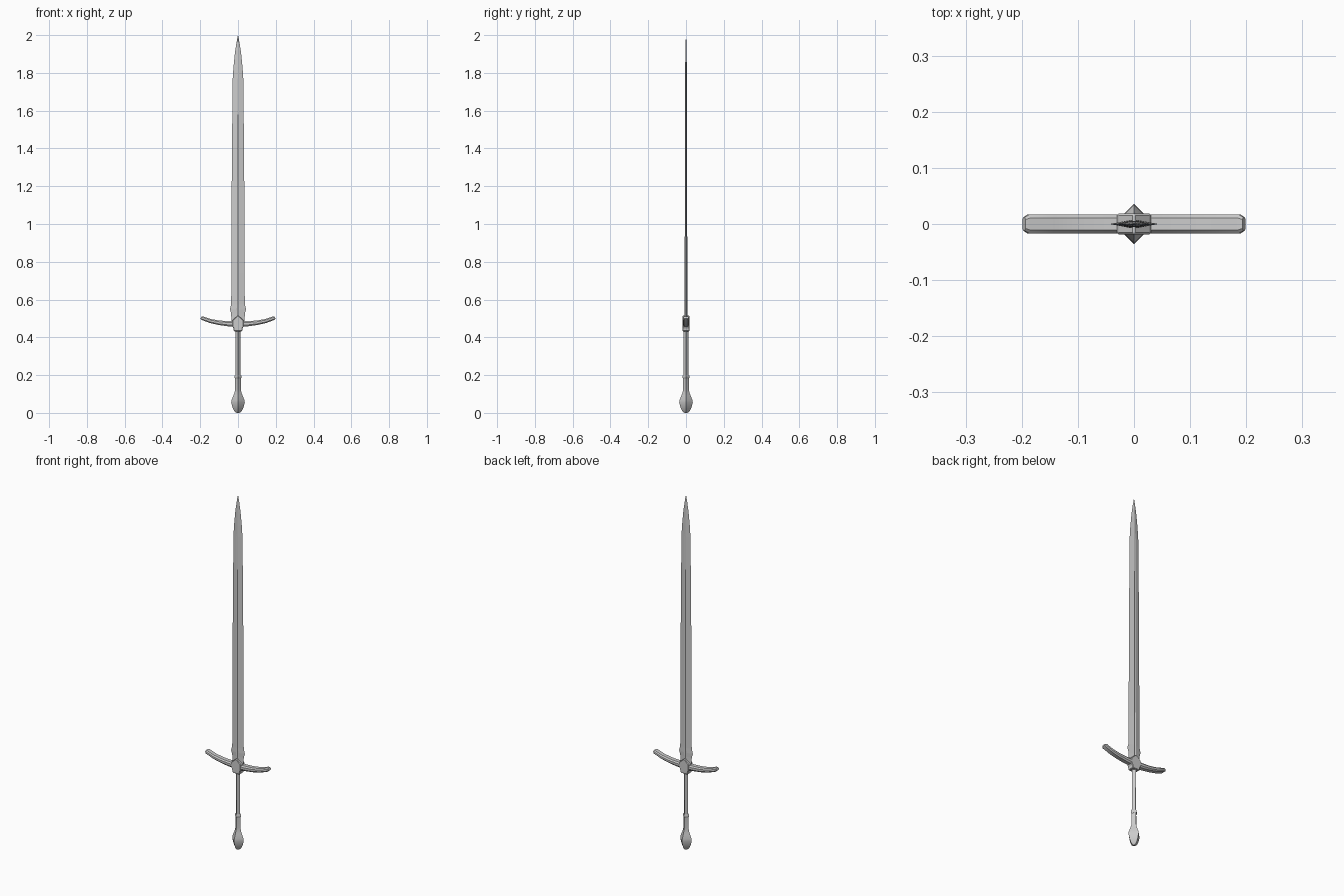
import bpy, bmesh, math

if "Cube" in bpy.data.objects:
    bpy.data.objects.remove(bpy.data.objects["Cube"])


def loft(name, rings, smooth=None):
    """Skin a list of equally sized closed rings and cap both ends."""
    bm = bmesh.new()
    loops = [[bm.verts.new(p) for p in ring] for ring in rings]
    n = len(loops[0])
    for a, b in zip(loops, loops[1:]):
        for i in range(n):
            j = (i + 1) % n
            bm.faces.new((a[i], a[j], b[j], b[i]))
    bm.faces.new(loops[0][::-1])
    bm.faces.new(loops[-1])
    bmesh.ops.recalc_face_normals(bm, faces=bm.faces)
    mesh = bpy.data.meshes.new(name)
    bm.to_mesh(mesh)
    bm.free()
    obj = bpy.data.objects.new(name, mesh)
    bpy.context.collection.objects.link(obj)
    if smooth:
        bpy.ops.object.select_all(action='DESELECT')
        obj.select_set(True)
        bpy.context.view_layer.objects.active = obj
        bpy.ops.object.shade_smooth_by_angle(angle=math.radians(smooth))
    return obj


def turned(name, profile, sides=4):
    """Few-sided turned part, corners on the axes; profile is (radius, z)."""
    return loft(name, [[(r * math.cos(math.tau * i / sides),
                         r * math.sin(math.tau * i / sides), z)
                        for i in range(sides)] for r, z in profile], 40)


# Blade: flattened section with a narrow central fuller, and small lugs
def blade_ring(w, t, groove, z):
    s = w * 0.16
    return [(w, 0, z), (s, t, z), (0, t - groove, z), (-s, t, z),
            (-w, 0, z), (-s, -t, z), (0, -t + groove, z), (s, -t, z)]


blade_profile = [
    (0.035, 0.007, 0.002, 0.465), (0.036, 0.007, 0.002, 0.525),
    (0.043, 0.007, 0.002, 0.548), (0.036, 0.007, 0.002, 0.575),
    (0.035, 0.007, 0.002, 0.74), (0.033, 0.006, 0.002, 1.25),
    (0.030, 0.006, 0.002, 1.58), (0.028, 0.005, 0.0, 1.77),
    (0.024, 0.0045, 0.0, 1.83), (0.016, 0.003, 0.0, 1.91),
    (0.008, 0.002, 0.0, 1.96), (0.0005, 0.0003, 0.0, 2.0)]
loft("blade", [blade_ring(*p) for p in blade_profile])

# Crossguard: chamfered bar swept along an upward curve, mirrored about x
half_path = [(0.05, 0.472, 0.014), (0.1, 0.477, 0.012), (0.145, 0.486, 0.011),
             (0.188, 0.501, 0.010), (0.196, 0.505, 0.007)]
path = ([(-x, z, h) for x, z, h in reversed(half_path)]
        + [(0, 0.471, 0.015)] + half_path)
octagon = [(1, 0.45), (0.65, 1), (-0.65, 1), (-1, 0.45),
           (-1, -0.45), (-0.65, -1), (0.65, -1), (1, -0.45)]
rings = []
for x, z, h in path:
    tilt = math.atan(2.3 * x)
    depth = 0.017 if abs(x) < 0.19 else 0.012
    rings.append([(x - v * h * math.sin(tilt), u * depth,
                   z + v * h * math.cos(tilt)) for u, v in octagon])
loft("crossguard", rings, 30)

# Guard block: pointed shield shape through the middle of the guard
right = [(0.010, 0.508), (0.030, 0.490), (0.030, 0.458),
         (0.024, 0.448), (0.022, 0.432)]
outline = [(0, 0.517)] + right + [(-x, z) for x, z in reversed(right)]
block = loft("guard_block", [[(x, y, z) for x, z in outline]
                             for y in (-0.0185, 0.0185)])
bevel = block.modifiers.new("Bevel", 'BEVEL')
bevel.width = 0.003
bevel.segments = 1

# Grip
turned("grip", [(0.013, 0.185), (0.0135, 0.3), (0.014, 0.44)])

# Collar ring
turned("collar", [(0.015, 0.182), (0.019, 0.187), (0.019, 0.195), (0.015, 0.2)])

# Pommel
turned("pommel", [(0.008, 0.0), (0.02, 0.01), (0.030, 0.032), (0.036, 0.055),
                  (0.034, 0.068), (0.025, 0.09), (0.018, 0.108),
                  (0.0155, 0.125), (0.0145, 0.185)])
